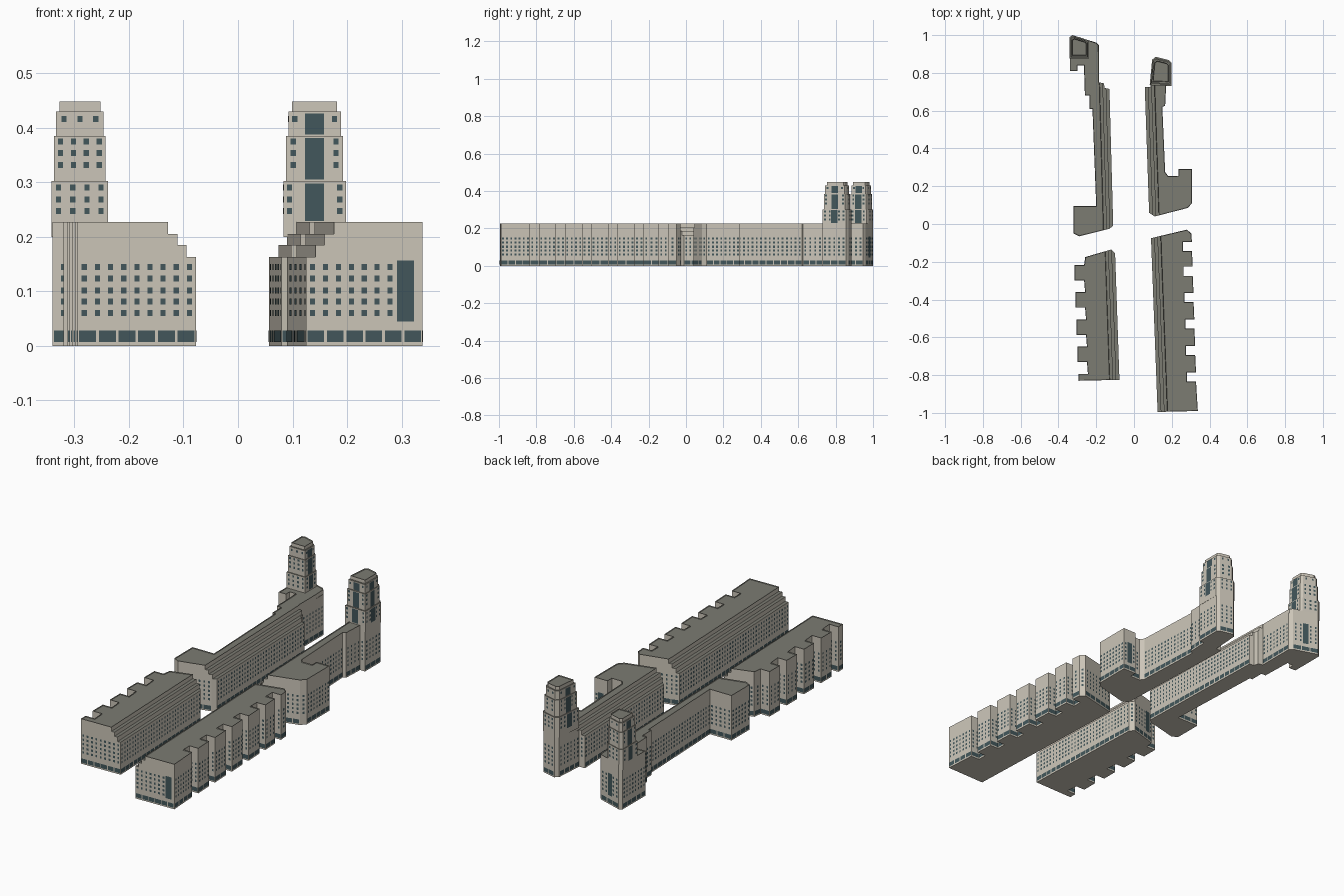
import bpy, bmesh
from mathutils import Vector

if "Cube" in bpy.data.objects:
    bpy.data.objects.remove(bpy.data.objects["Cube"])


def material(name, rgb):
    m = bpy.data.materials.new(name)
    m.diffuse_color = (*rgb, 1)
    m.use_nodes = True
    m.node_tree.nodes["Principled BSDF"].inputs["Base Color"].default_value = m.diffuse_color
    return m


MATS = [material("stone", (0.6, 0.56, 0.48)),
        material("roofing", (0.2, 0.2, 0.17)),
        material("glass", (0.055, 0.095, 0.105))]
STONE, ROOF, GLASS = range(3)
ROWS = [0.060, 0.081, 0.102, 0.124, 0.145]


def prism(bm, outline, z0, z1, parapet=False):
    """Upright prism, optionally with a thin parapet round its roof."""
    lo = [bm.verts.new((x, y, z0)) for x, y in outline]
    hi = [bm.verts.new((x, y, z1)) for x, y in outline]
    n = len(outline)
    bm.faces.new(lo[::-1])
    for i in range(n):
        j = (i + 1) % n
        bm.faces.new((lo[i], lo[j], hi[j], hi[i]))
    top = bm.faces.new(hi)
    top.material_index = ROOF
    top.normal_update()
    if parapet:
        bmesh.ops.inset_region(bm, faces=[top], thickness=0.003)
        for v in top.verts:
            v.co.z -= 0.004


def clip(outline, line, d):
    """Keep the part of an outline more than d to the left of a street line."""
    a, b = Vector(line[0]), Vector(line[1])
    t = (b - a).normalized()
    n = Vector((-t.y, t.x))
    dist = [(Vector(p) - a).dot(n) - d for p in outline]
    out = []
    for i, p in enumerate(outline):
        q, e = outline[i - 1], dist[i - 1]
        if (dist[i] >= 0) != (e >= 0):
            out.append(tuple(Vector(q).lerp(Vector(p), e / (e - dist[i]))))
        if dist[i] >= 0:
            out.append(p)
    return out


def pane(bm, a, b, s, w, z0, z1):
    """Glass pane of width w centred s along the wall from a to b."""
    a, b = Vector(a), Vector(b)
    t = (b - a).normalized()
    out = Vector((t.y, -t.x)) * 0.0012
    p, q = a + t * (s - w / 2) + out, a + t * (s + w / 2) + out
    f = bm.faces.new([bm.verts.new(c) for c in
                      ((*p, z0), (*q, z0), (*q, z1), (*p, z1))])
    f.material_index = GLASS


def glaze(bm, a, b, rows, ground=True, panel=None):
    """Rows of small windows, shop windows, and an optional tall panel."""
    length = (Vector(b) - Vector(a)).length
    if panel:
        t, w, z0, z1 = panel
        pane(bm, a, b, t * length, w, z0, z1)
    n = int((length - 0.004) / 0.0215)
    for i in range(n):
        s = (i + 0.5) * length / n
        if panel and abs(s - t * length) < w / 2 + 0.006:
            continue
        for z in rows:
            pane(bm, a, b, s, 0.0095, z - 0.0055, z + 0.0055)
    n = int(length / 0.035)
    if ground:
        for i in range(n):
            pane(bm, a, b, (i + 0.5) * length / n, length / n - 0.005, 0.007, 0.028)


def finish(bm, name):
    me = bpy.data.meshes.new(name)
    bm.to_mesh(me)
    bm.free()
    for m in MATS:
        me.materials.append(m)
    bpy.context.collection.objects.link(bpy.data.objects.new(name, me))


def block(name, outline, street, panels={}):
    """Block whose upper storeys step back from the street line."""
    bm = bmesh.new()
    prism(bm, outline, 0, 0.163)
    levels = [0.163, 0.185, 0.205, 0.227]
    for k in range(1, 4):
        prism(bm, clip(outline, street, 0.017 * k), levels[k - 1], levels[k], k == 3)
    for i, a in enumerate(outline):
        panel = (panels[i], 0.031, 0.045, 0.157) if i in panels else None
        glaze(bm, a, outline[(i + 1) % len(outline)], ROWS, True, panel)
    finish(bm, name)


def tower(name, outline, panel_edges):
    """Tower of four shrinking tiers."""
    bm = bmesh.new()
    cx = (min(p[0] for p in outline) + max(p[0] for p in outline)) / 2
    cy = (min(p[1] for p in outline) + max(p[1] for p in outline)) / 2
    tiers = [(0.20, 0.302, 1.0, [0.247, 0.268, 0.290]),
             (0.302, 0.385, 0.91, [0.332, 0.354, 0.375]),
             (0.385, 0.43, 0.84, [0.416]),
             (0.43, 0.448, 0.72, [])]
    for z0, z1, s, rows in tiers:
        pts = [(cx + (x - cx) * s, cy + (y - cy) * s) for x, y in outline]
        prism(bm, pts, z0, z1, not rows)
        for i, a in enumerate(pts):
            panel = None
            if i in panel_edges and rows:
                panel = (0.5, 0.035, max(z0 + 0.003, 0.229), z1 - 0.004)
            if rows:
                glaze(bm, a, pts[(i + 1) % len(pts)], rows, False, panel)
    finish(bm, name)


# Front left block: comb of bays along its outer side
front_left = [(-0.077, -0.825), (-0.10, -0.155), (-0.12, -0.135), (-0.258, -0.175)]
for i in range(5):
    y, xo = -0.217 - 0.144 * i, -0.314 + 0.005 * i
    y2 = max(y - 0.082, -0.83)
    front_left += [(xo + 0.05, y), (xo, y), (xo, y2)]
    if i < 4:
        front_left.append((xo + 0.05, y2))
block("front_left_block", front_left, front_left[:2], {2: 0.75})

# Front right block: narrow courts cut into its outer side
front_right = [(0.125, -0.995), (0.338, -0.99)]
for y in (-0.81, -0.67, -0.53, -0.39, -0.25, -0.12):
    x = 0.334 - 0.03 * (y + 0.99) / 0.96
    front_right += [(x, y - 0.024), (x - 0.048, y - 0.024),
                    (x - 0.048, y + 0.024), (x, y + 0.024)]
front_right += [(0.303, -0.05), (0.28, -0.03), (0.09, -0.075)]
block("front_right_block", front_right, (front_right[-1], front_right[0]), {0: 0.855})

# Back left block with a wing at its front end
back_left = [(-0.13, 0.715), (-0.155, 0.72), (-0.16, 0.745), (-0.185, 0.75),
             (-0.185, 0.945), (-0.20, 0.96), (-0.325, 1.0), (-0.34, 0.99),
             (-0.34, 0.81), (-0.30, 0.81), (-0.30, 0.84), (-0.265, 0.84),
             (-0.26, 0.68), (-0.235, 0.68), (-0.235, 0.61), (-0.22, 0.61),
             (-0.20, 0.095), (-0.32, 0.095), (-0.32, -0.05), (-0.29, -0.065),
             (-0.13, -0.025), (-0.11, -0.01)]
block("back_left_block", back_left, (back_left[-1], back_left[0]), {5: 0.5})

# Back right block with a wing at its front end
back_right = [(0.057, 0.725), (0.08, 0.06), (0.11, 0.04), (0.285, 0.085),
              (0.307, 0.11), (0.307, 0.29), (0.235, 0.29), (0.235, 0.255),
              (0.18, 0.255), (0.165, 0.275), (0.15, 0.62), (0.165, 0.625),
              (0.17, 0.73), (0.197, 0.73), (0.197, 0.855), (0.185, 0.868),
              (0.115, 0.885), (0.098, 0.87), (0.088, 0.725)]
block("back_right_block", back_right, back_right[:2], {5: 0.5})

# Towers over the far ends of the back blocks
tower("left_tower", [(-0.342, 0.875), (-0.238, 0.875), (-0.238, 0.965),
                     (-0.248, 0.975), (-0.325, 0.999), (-0.342, 0.99)], {1, 5})
tower("right_tower", [(0.083, 0.735), (0.198, 0.731), (0.198, 0.855),
                      (0.185, 0.868), (0.115, 0.885), (0.096, 0.87)], {0, 1, 5})
